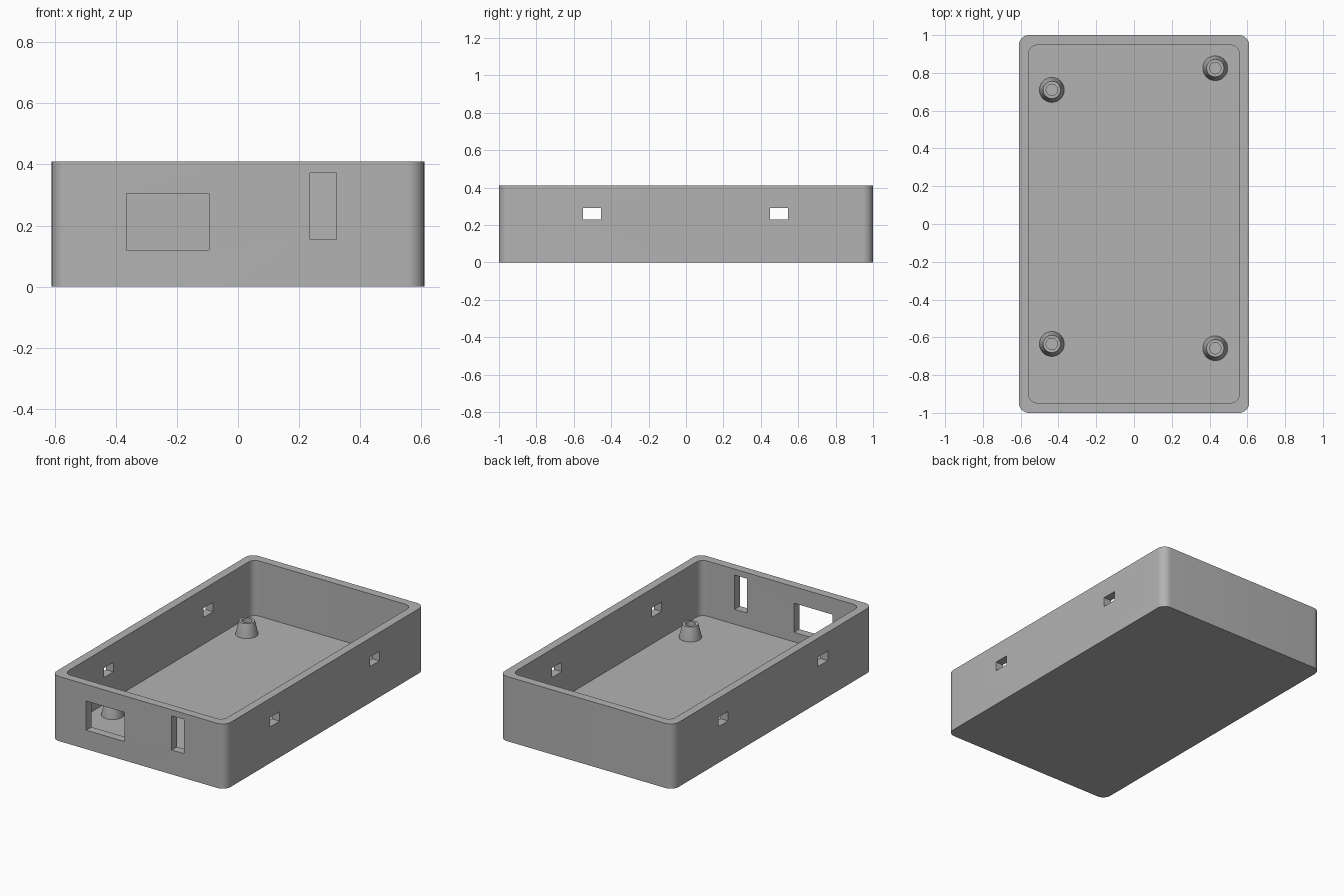
import bpy, bmesh
from math import cos, sin, pi, radians

cube = bpy.data.objects.get("Cube")
if cube:
    bpy.data.objects.remove(cube, do_unlink=True)

HX, HY, HEIGHT = 0.61, 1.0, 0.41      # outer half sizes and height
WALL, FLOOR = 0.053, 0.06
POST_TOP = 0.145

grey = bpy.data.materials.new("plain grey")
grey.use_nodes = True
colour = (0.45, 0.45, 0.45, 1)
grey.diffuse_color = colour
grey.node_tree.nodes["Principled BSDF"].inputs["Base Color"].default_value = colour


def make_object(name, bm):
    bmesh.ops.recalc_face_normals(bm, faces=bm.faces)
    mesh = bpy.data.meshes.new(name)
    bm.to_mesh(mesh)
    bm.free()
    mesh.materials.append(grey)
    obj = bpy.data.objects.new(name, mesh)
    bpy.context.collection.objects.link(obj)
    return obj


def rounded_loop(bm, hx, hy, r, z, steps=10):
    """Ring of vertices around a rounded rectangle."""
    ring = []
    for q, (sx, sy) in enumerate([(1, 1), (-1, 1), (-1, -1), (1, -1)]):
        for i in range(steps + 1):
            a = pi / 2 * (q + i / steps)
            ring.append(bm.verts.new((sx * (hx - r) + r * cos(a),
                                      sy * (hy - r) + r * sin(a), z)))
    return ring


def skin(bm, rings):
    """Join successive rings with quads and cap both ends."""
    for a, b in zip(rings, rings[1:]):
        for i in range(len(a)):
            j = (i + 1) % len(a)
            bm.faces.new((a[i], a[j], b[j], b[i]))
    bm.faces.new(rings[0])
    bm.faces.new(rings[-1])


def smooth(obj):
    bpy.ops.object.select_all(action='DESELECT')
    obj.select_set(True)
    bpy.context.view_layer.objects.active = obj
    bpy.ops.object.shade_smooth_by_angle(angle=radians(30))


# Open tray: outer wall, rim, inner wall, floor
bm = bmesh.new()
ix, iy = HX - WALL, HY - WALL
skin(bm, [rounded_loop(bm, HX, HY, 0.055, 0),
          rounded_loop(bm, HX, HY, 0.055, HEIGHT),
          rounded_loop(bm, ix, iy, 0.045, HEIGHT),
          rounded_loop(bm, ix, iy, 0.045, FLOOR)])
tray = make_object("tray", bm)

# Wall openings: two ports in the front, two slots in each side
openings = [((-0.365, -0.095), (-1.1, -0.9), (0.12, 0.305)),
            ((0.235, 0.322), (-1.1, -0.9), (0.155, 0.372))]
for side in (-1, 1):
    for y in (-0.502, 0.498):
        x = side * HX
        openings.append(((x - 0.1, x + 0.1), (y - 0.048, y + 0.048), (0.23, 0.29)))

bm = bmesh.new()
for spans in openings:
    box = bmesh.ops.create_cube(bm, size=1)["verts"]
    for v in box:
        v.co = [lo + (c + 0.5) * (hi - lo) for c, (lo, hi) in zip(v.co, spans)]
cutter = make_object("opening_cutter", bm)
cutter.hide_render = True

mod = tray.modifiers.new("openings", 'BOOLEAN')
mod.operation = 'DIFFERENCE'
mod.solver = 'EXACT'
mod.object = cutter
bpy.context.view_layer.objects.active = tray
bpy.ops.object.modifier_apply(modifier=mod.name)
bpy.data.objects.remove(cutter, do_unlink=True)
smooth(tray)

# Tapered screw posts with a blind hole
posts = {"back_left": (0.43, 0.825), "back_right": (-0.435, 0.71),
         "front_left": (0.43, -0.658), "front_right": (-0.435, -0.635)}
profile = [(0.066, FLOOR - 0.005), (0.066, FLOOR), (0.046, POST_TOP),
           (0.03, POST_TOP), (0.03, FLOOR + 0.005)]
for place, (x, y) in posts.items():
    bm = bmesh.new()
    skin(bm, [rounded_loop(bm, r, r, r * 0.999, z, 8) for r, z in profile])
    post = make_object(place + "_screw_post", bm)
    post.location = (x, y, 0)
    smooth(post)
